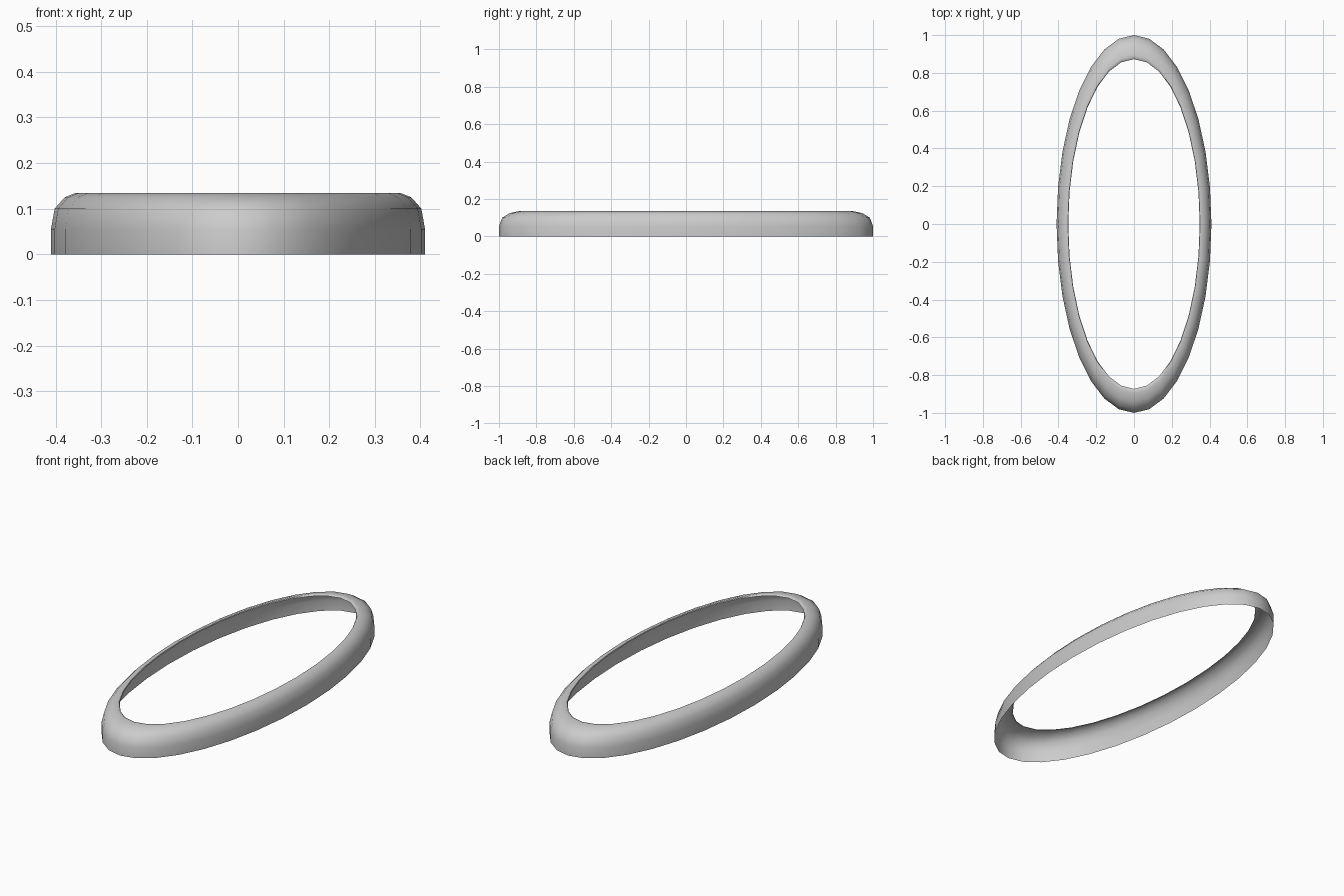
import bpy, bmesh, math

if "Cube" in bpy.data.objects:
    bpy.data.objects.remove(bpy.data.objects["Cube"])

SEGMENTS = 32
# Cross-section rings: half width x, half length y, height z
PROFILE = [
    (0.41, 1.00, 0.0),
    (0.41, 1.00, 0.055),
    (0.402, 0.983, 0.10),
    (0.380, 0.942, 0.125),
    (0.355, 0.895, 0.135),
    (0.350, 0.878, 0.134),
    (0.348, 0.873, 0.129),
]

# Open oval shell, lofted through the rings
bm = bmesh.new()
rings = []
for rx, ry, z in PROFILE:
    ring = []
    for i in range(SEGMENTS):
        a = 2 * math.pi * i / SEGMENTS
        ring.append(bm.verts.new((rx * math.cos(a), ry * math.sin(a), z)))
    rings.append(ring)
for low, high in zip(rings, rings[1:]):
    for i in range(SEGMENTS):
        j = (i + 1) % SEGMENTS
        bm.faces.new((low[i], low[j], high[j], high[i]))

mesh = bpy.data.meshes.new("oval_rim")
bm.to_mesh(mesh)
bm.free()
rim = bpy.data.objects.new("oval_rim", mesh)
bpy.context.collection.objects.link(rim)

# Smooth shading
bpy.context.view_layer.objects.active = rim
rim.select_set(True)
bpy.ops.object.shade_smooth_by_angle(angle=math.radians(50))
